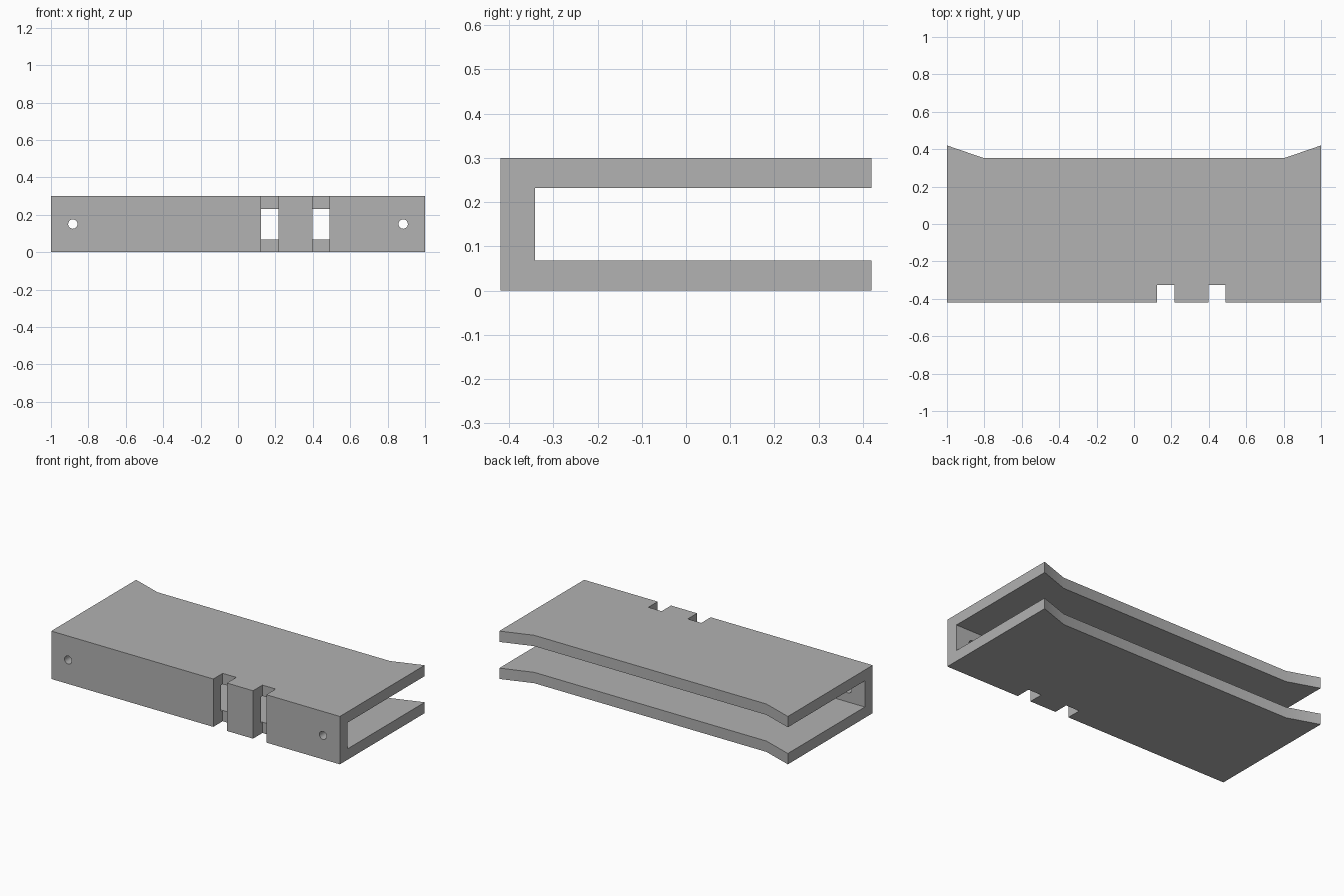
import bpy
import bmesh
import math
from mathutils import Matrix

if "Cube" in bpy.data.objects:
    bpy.data.objects.remove(bpy.data.objects["Cube"])

HEIGHT, PLATE = 0.30, 0.068
FRONT, BACK, INNER = -0.42, 0.42, -0.342

grey = bpy.data.materials.new("plain_grey")
grey.use_nodes = True
colour = (0.445, 0.445, 0.445, 1)
grey.diffuse_color = colour
grey.node_tree.nodes["Principled BSDF"].inputs["Base Color"].default_value = colour


def add_object(name, bm):
    bmesh.ops.recalc_face_normals(bm, faces=bm.faces)
    mesh = bpy.data.meshes.new(name)
    bm.to_mesh(mesh)
    bm.free()
    mesh.materials.append(grey)
    obj = bpy.data.objects.new(name, mesh)
    bpy.context.collection.objects.link(obj)
    return obj


def box(name, x0, x1, y0, y1, z0, z1):
    bm = bmesh.new()
    bmesh.ops.create_cube(bm, size=1)
    bmesh.ops.scale(bm, vec=(x1 - x0, y1 - y0, z1 - z0), verts=bm.verts)
    bmesh.ops.translate(bm, vec=((x0 + x1) / 2, (y0 + y1) / 2, (z0 + z1) / 2), verts=bm.verts)
    return add_object(name, bm)


def screw_hole(name, x):
    bm = bmesh.new()
    place = Matrix.Translation((x, FRONT, HEIGHT / 2)) @ Matrix.Rotation(math.pi / 2, 4, 'X')
    bmesh.ops.create_cone(bm, cap_ends=True, segments=32, radius1=0.025, radius2=0.025,
                          depth=0.3, matrix=place)
    return add_object(name, bm)


# Body: plan outline with flared back corners, extruded to full height
outline = [(-1, FRONT), (1, FRONT), (1, BACK), (0.805, 0.353), (-0.805, 0.353), (-1, BACK)]
bm = bmesh.new()
base = bm.faces.new([bm.verts.new((x, y, 0)) for x, y in outline])
top = bmesh.ops.extrude_face_region(bm, geom=[base])["geom"]
bmesh.ops.translate(bm, vec=(0, 0, HEIGHT),
                    verts=[v for v in top if isinstance(v, bmesh.types.BMVert)])
body = add_object("channel_body", bm)

# Cutters: open slot, two front notches, two screw holes
cutters = [
    box("slot_cutter", -1.2, 1.2, INNER, 0.6, PLATE, HEIGHT - PLATE),
    box("left_notch_cutter", 0.398, 0.49, -0.6, -0.327, -0.1, 0.4),
    box("middle_notch_cutter", 0.123, 0.217, -0.6, -0.327, -0.1, 0.4),
    screw_hole("left_hole_cutter", 0.883),
    screw_hole("right_hole_cutter", -0.883),
]
bpy.context.view_layer.objects.active = body
for cutter in cutters:
    cutter.hide_render = True
    cut = body.modifiers.new(cutter.name, 'BOOLEAN')
    cut.operation = 'DIFFERENCE'
    cut.solver = 'EXACT'
    cut.object = cutter
    bpy.ops.object.modifier_apply(modifier=cut.name)
    bpy.data.objects.remove(cutter)

# Smooth hole walls, sharp edges elsewhere
bpy.ops.object.select_all(action='DESELECT')
body.select_set(True)
bpy.ops.object.shade_smooth_by_angle(angle=math.radians(30))
